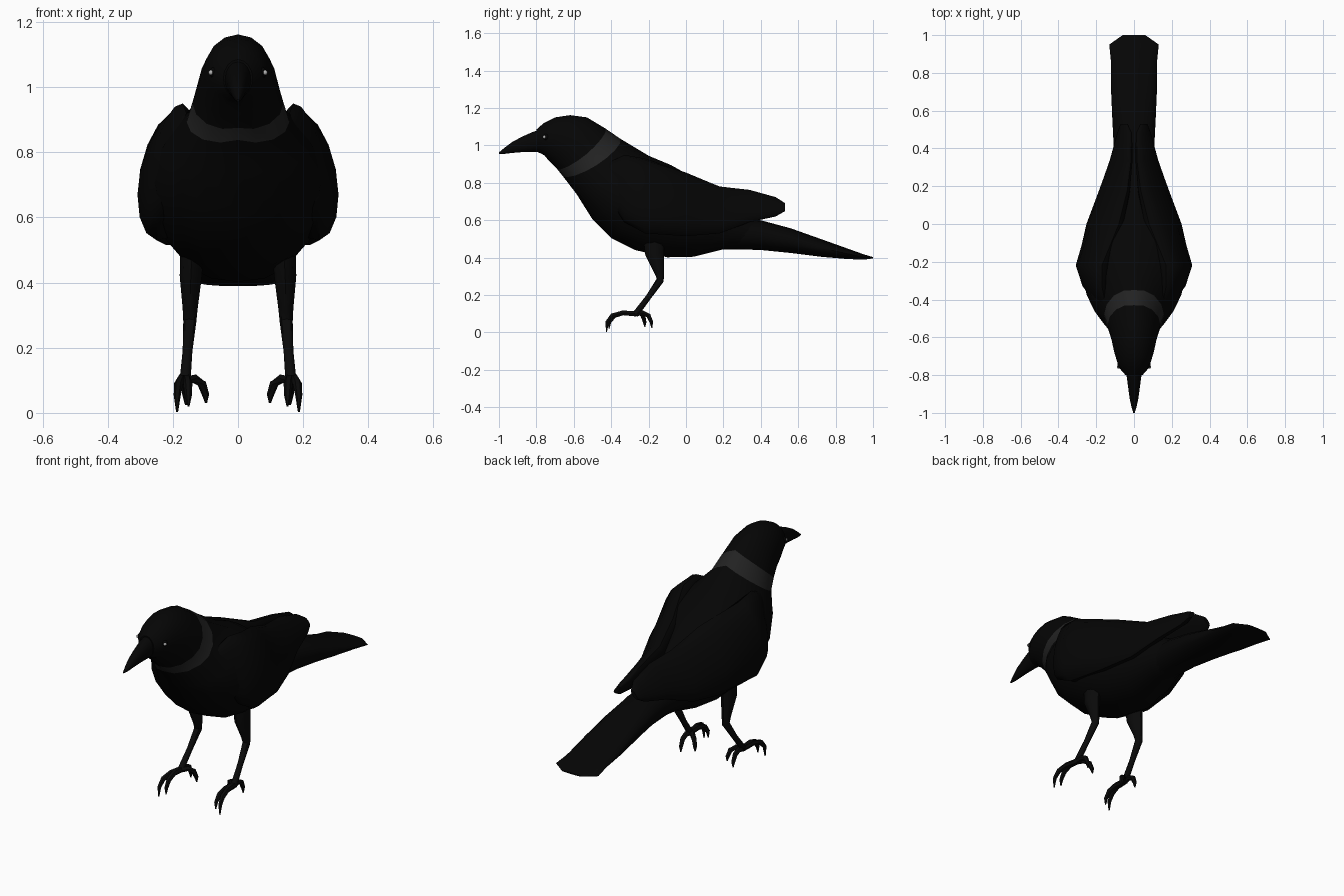
import bpy, bmesh
from math import sin, cos, pi, radians
from mathutils import Vector as V

if "Cube" in bpy.data.objects:
    bpy.data.objects.remove(bpy.data.objects["Cube"])


def material(name, c):
    m = bpy.data.materials.new(name)
    m.diffuse_color = (c, c, c, 1)
    m.use_nodes = True
    m.node_tree.nodes["Principled BSDF"].inputs["Base Color"].default_value = m.diffuse_color
    return m


BLACK = material("black_plumage", 0.0015)
GREY = material("grey_collar", 0.016)
SKIN = material("dark_skin", 0.003)
GLINT = material("eye_glint", 0.45)


def ring(c, u, v, n=16, power=1.0, sag=V((0, 0, 0))):
    """Closed cross-section around c with half-axes u and v."""
    pts = []
    for i in range(n):
        a = 2 * pi * i / n
        ca, sa = cos(a), sin(a)
        pu = abs(ca) ** power * (1 if ca > 0 else -1)
        pv = abs(sa) ** power * (1 if sa > 0 else -1)
        pts.append(c + u * pu + v * pv + sag * abs(ca))
    return pts


def loft(name, rings, mats, mirror=False, bands=()):
    bm = bmesh.new()
    rows = [[bm.verts.new(p) for p in r] for r in rings]
    n = len(rows[0])
    for k in range(len(rows) - 1):
        for i in range(n):
            j = (i + 1) % n
            f = bm.faces.new((rows[k][i], rows[k][j], rows[k + 1][j], rows[k + 1][i]))
            f.material_index = 1 if k in bands else 0
    bm.faces.new(rows[0])
    bm.faces.new(rows[-1])
    bmesh.ops.recalc_face_normals(bm, faces=bm.faces)
    return finish(name, bm, mats, mirror)


def finish(name, bm, mats, mirror):
    me = bpy.data.meshes.new(name)
    bm.to_mesh(me)
    bm.free()
    for m in mats:
        me.materials.append(m)
    ob = bpy.data.objects.new(name, me)
    bpy.context.collection.objects.link(ob)
    if mirror:
        ob.modifiers.new("mirror", 'MIRROR').use_mirror_merge = False
    return ob


def spine_ring(ty, tz, by, bz, w, sag=0.0, power=0.94):
    """Section spanning a top point and a bottom point on the side profile."""
    t, b = V((0, ty, tz)), V((0, by, bz))
    v = (t - b) / 2
    perp = V((0, v.z, -v.y)).normalized()
    return ring((t + b) / 2, V((w, 0, 0)), v, 16, power, perp * sag)


def tube(name, path, radii, mats, n=8):
    path = [V(p) for p in path]
    rings = []
    for i, p in enumerate(path):
        d = (path[min(i + 1, len(path) - 1)] - path[max(i - 1, 0)]).normalized()
        u = V((1, 0, 0)) - d * d.x
        u.normalize()
        ru, rv = radii[i] if isinstance(radii[i], tuple) else (radii[i], radii[i])
        rings.append(ring(p, u * ru, d.cross(u) * rv, n))
    return loft(name, rings, mats, mirror=True)


# Head, collar and body in one skin: top y,z / bottom y,z / half width / sag / squareness
body = [
    (-0.80, 1.085, -0.80, 0.968, 0.045, 0, 1.0), (-0.76, 1.12, -0.772, 0.955, 0.075, 0, 1.0),
    (-0.70, 1.15, -0.755, 0.945, 0.09, 0, 1.0), (-0.62, 1.162, -0.735, 0.92, 0.105, 0, 1.0),
    (-0.53, 1.15, -0.715, 0.90, 0.121, 0.025, 1.05), (-0.43, 1.09, -0.69, 0.875, 0.14, 0.04, 1.1),
    (-0.35, 1.035, -0.66, 0.838, 0.158, 0.05, 1.1), (-0.20, 0.945, -0.585, 0.74, 0.225, 0.02),
    (-0.08, 0.895, -0.50, 0.605, 0.27), (0.0, 0.85, -0.40, 0.505, 0.275),
    (0.08, 0.79, -0.27, 0.44, 0.25), (0.18, 0.72, -0.10, 0.402, 0.205),
    (0.28, 0.66, 0.04, 0.405, 0.155), (0.38, 0.60, 0.20, 0.445, 0.11),
    (0.48, 0.56, 0.38, 0.445, 0.07)]
loft("body", [spine_ring(*r) for r in body], [BLACK, GREY], bands=(5,))

# Beak: y, top z, bottom z, half width
beak = [(-0.76, 1.09, 0.965, 0.045), (-0.82, 1.072, 0.966, 0.037), (-0.88, 1.045, 0.964, 0.029),
        (-0.93, 1.018, 0.96, 0.022), (-0.97, 0.988, 0.955, 0.013), (-1.0, 0.963, 0.955, 0.004)]
loft("beak", [spine_ring(y, t, y, b, w) for y, t, b, w in beak], [BLACK])

# Tail: flattened fan
tail = [(0.20, 0.62, 0.447, 0.10), (0.40, 0.60, 0.441, 0.107), (0.56, 0.557, 0.425, 0.115),
        (0.72, 0.50, 0.405, 0.122), (0.86, 0.45, 0.393, 0.122), (0.95, 0.418, 0.389, 0.131),
        (1.0, 0.403, 0.396, 0.06)]
loft("tail", [spine_ring(y, t, y, b, w) for y, t, b, w in tail], [BLACK])

# Folded wings: y, top x,z, bottom x,z, half thickness
wing = [(-0.43, 0.15, 0.90, 0.19, 0.74, 0.02), (-0.33, 0.17, 0.95, 0.245, 0.59, 0.055),
        (-0.22, 0.17, 0.93, 0.25, 0.53, 0.092), (0.0, 0.08, 0.855, 0.22, 0.515, 0.08),
        (0.18, 0.035, 0.78, 0.17, 0.53, 0.055), (0.34, 0.015, 0.762, 0.12, 0.59, 0.035),
        (0.48, 0.015, 0.722, 0.085, 0.622, 0.024), (0.53, 0.035, 0.69, 0.07, 0.65, 0.01)]
rings = []
for y, tx, tz, bx, bz, th in wing:
    t, b = V((tx, y, tz)), V((bx, y, bz))
    v = (t - b) / 2
    rings.append(ring((t + b) / 2, V((v.z, 0, -v.x)).normalized() * th, v, 16))
loft("wing", rings, [BLACK], mirror=True)

# Legs: feathered thigh into thin shank
tube("leg", [(0.140, -0.17, 0.52), (0.145, -0.168, 0.42), (0.147, -0.142, 0.32),
             (0.148, -0.138, 0.28), (0.155, -0.20, 0.19), (0.163, -0.272, 0.095)],
     [(0.037, 0.06), (0.034, 0.05), (0.023, 0.026), 0.02, 0.015, 0.017], [SKIN])

# Toes arch out from the ankle and curl down into claws
base = V((0.163, -0.27, 0.10))
tips = {"outer_toe": (0.187, -0.425, 0.003), "middle_toe": (0.152, -0.412, 0.02),
        "inner_toe": (0.098, -0.22, 0.03), "back_toe": (0.16, -0.183, 0.025)}
for name, tip in tips.items():
    tip = V(tip)
    path = [base]
    for f, z in ((0.45, 0.105), (0.8, 0.09), (0.98, 0.055), (1.0, tip.z)):
        p = base.lerp(tip, f)
        path.append((p.x, p.y, z))
    tube(name, path, [0.016, 0.014, 0.014, 0.011, 0.003], [SKIN], 6)

# Eyes with a small pale glint
for name, r, pos, mat in (("eye", 0.018, (0.071, -0.748, 1.045), BLACK),
                          ("eye_glint", 0.008, (0.083, -0.757, 1.045), GLINT)):
    bm = bmesh.new()
    bmesh.ops.create_uvsphere(bm, u_segments=10, v_segments=6, radius=r)
    bmesh.ops.translate(bm, vec=V(pos), verts=bm.verts)
    finish(name, bm, [mat], True)

# Smooth shading
bpy.ops.object.select_all(action='SELECT')
bpy.context.view_layer.objects.active = bpy.context.selected_objects[0]
bpy.ops.object.shade_smooth_by_angle(angle=radians(45))
